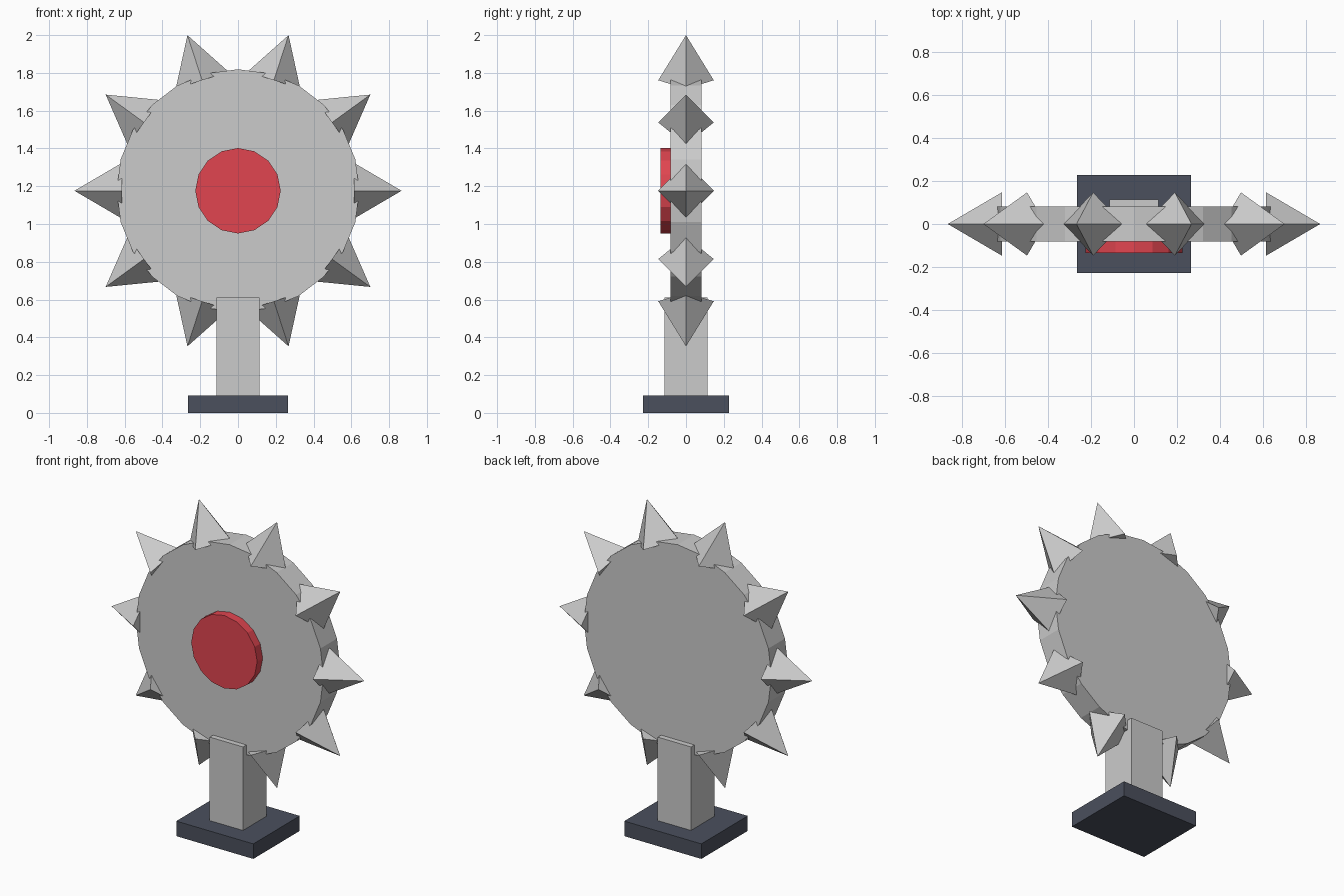
import bpy
from math import cos, sin, pi
from mathutils import Matrix, Vector

if "Cube" in bpy.data.objects:
    bpy.data.objects.remove(bpy.data.objects["Cube"])

CZ = 1.176          # height of the wheel centre
SPIKES = 10


def material(name, rgb):
    m = bpy.data.materials.new(name)
    m.diffuse_color = (*rgb, 1)
    m.use_nodes = True
    m.node_tree.nodes["Principled BSDF"].inputs["Base Color"].default_value = m.diffuse_color
    return m


red = material("red", (0.75, 0.06, 0.08))
slate = material("slate", (0.07, 0.08, 0.11))


def finish(name, mat=None):
    ob = bpy.context.object
    ob.name = name
    if mat:
        ob.data.materials.append(mat)
    return ob


def box(name, size, z0, z1, mat=None):
    bpy.ops.mesh.primitive_cube_add(size=1, location=(0, 0, (z0 + z1) / 2))
    ob = finish(name, mat)
    ob.data.transform(Matrix.Diagonal((size[0], size[1], z1 - z0, 1)))


def disc(name, sides, radius, y0, y1, mat=None):
    bpy.ops.mesh.primitive_cylinder_add(
        vertices=sides, radius=radius, depth=y1 - y0,
        location=(0, (y0 + y1) / 2, CZ), rotation=(pi / 2, 0, 0))
    finish(name, mat)


# Stand
box("base_plate", (0.528, 0.454), 0, 0.093, slate)
box("post", (0.228, 0.228), 0.093, 0.61)

# Wheel with a red hub on the front
disc("wheel", 24, 0.643, -0.081, 0.081)
disc("hub", 16, 0.226, -0.135, -0.075, red)

# Four-sided spikes around the rim
R0, R1 = 0.615, 0.866
for i in range(SPIKES):
    a = 2 * pi * i / SPIKES
    out = Vector((cos(a), 0, sin(a)))
    side = Vector((0, 1, 0))
    frame = Matrix((out.cross(side).cross(out), out.cross(side) * -1, out)).transposed()
    if frame.determinant() < 0:
        frame.col[1] = -frame.col[1]
    bpy.ops.mesh.primitive_cone_add(vertices=4, radius1=0.147, radius2=0, depth=R1 - R0)
    ob = finish(f"spike_{i + 1}")
    ob.matrix_world = Matrix.Translation(
        out * (R0 + R1) / 2 + Vector((0, 0, CZ))) @ frame.to_4x4()
